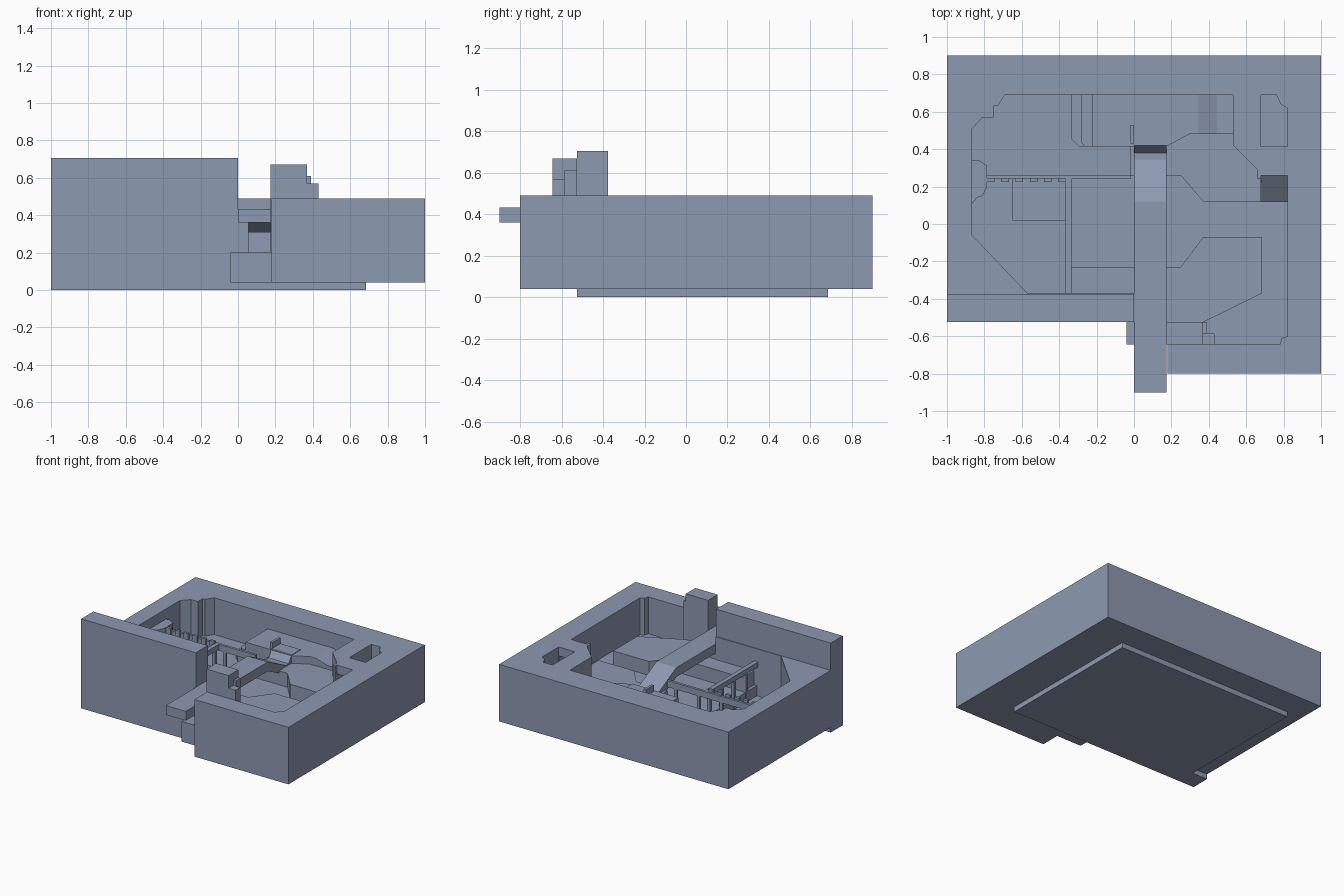
import bpy, bmesh

if "Cube" in bpy.data.objects:
    bpy.data.objects.remove(bpy.data.objects["Cube"])

grey = bpy.data.materials.new("slate grey")
grey.diffuse_color = (0.27, 0.32, 0.44, 1)
grey.use_nodes = True
grey.node_tree.nodes["Principled BSDF"].inputs["Base Color"].default_value = grey.diffuse_color


def prism(name, pts, lo, hi, axis="z"):
    """Extrude a 2D outline along z (xy outline) or along x (yz outline)."""
    place = (lambda p, h: (p[0], p[1], h)) if axis == "z" else (lambda p, h: (h, p[0], p[1]))
    bm = bmesh.new()
    base = bm.faces.new([bm.verts.new(place(p, lo)) for p in pts])
    new = bmesh.ops.extrude_face_region(bm, geom=[base])["geom"]
    d = (0, 0, hi - lo) if axis == "z" else (hi - lo, 0, 0)
    bmesh.ops.translate(bm, vec=d, verts=[v for v in new if isinstance(v, bmesh.types.BMVert)])
    bmesh.ops.recalc_face_normals(bm, faces=bm.faces)
    me = bpy.data.meshes.new(name)
    bm.to_mesh(me)
    bm.free()
    me.materials.append(grey)
    ob = bpy.data.objects.new(name, me)
    bpy.context.collection.objects.link(ob)
    return ob


def box(name, x0, x1, y0, y1, z0, z1):
    return prism(name, [(x0, y0), (x1, y0), (x1, y1), (x0, y1)], z0, z1)


def cut(target, cutter):
    m = target.modifiers.new("cut", "BOOLEAN")
    m.operation, m.solver, m.object = "DIFFERENCE", "EXACT", cutter
    bpy.context.view_layer.objects.active = target
    bpy.ops.object.modifier_apply(modifier=m.name)
    bpy.data.objects.remove(cutter)


# Outer block with the sunken arena cut into it
block = prism("main_block", [(-1, -.525), (.18, -.525), (.18, -.8), (1, -.8), (1, .9), (-1, .9)], .04, .49)
pit = [(-.865, -.06), (-.57, -.37), (0, -.37), (0, -.56), (.17, -.56), (.17, -.56), (.2, -.56),
       (.2, -.645), (.78, -.645), (.79, -.61), (.82, -.6), (.82, .26), (.68, .26), (.68, .24),
       (.66, .24), (.66, .29), (.53, .42), (.53, .69), (-.69, .69), (-.73, .63), (-.75, .63),
       (-.75, .57), (-.81, .57), (-.865, .51)]
pit = [p for i, p in enumerate(pit) if p != pit[i - 1]]
cut(block, prism("pit_cutter", pit, .2, .6))
# Lower yard on the left
cut(block, prism("yard_cutter", [(-.865, -.06), (-.57, -.37), (-.36, -.37), (-.36, .24), (-.865, .24)], .12, .3))
# Corner shaft and its tunnel
cut(block, prism("shaft_cutter", [(.68, .415), (.82, .415), (.82, .62), (.785, .64), (.76, .69), (.68, .69)], .31, .6))
cut(block, box("tunnel_cutter", .681, .819, .25, .45, .311, .42))

# Base plate and tall front wall
box("base_plate", -.865, .685, -.525, .685, 0, .05)
box("front_wall", -1, 0, -.525, -.375, 0, .705)
box("gate_jamb", 0, .055, -.525, -.375, .04, .36)
box("gate_step", -.04, .18, -.645, -.525, .04, .2)

# Stepped tower beside the gate
box("tower", .175, .37, -.645, -.525, .04, .67)
box("tower_step_upper", .37, .39, -.585, -.525, .15, .61)
box("tower_step_lower", .37, .43, -.645, -.585, .15, .57)

# Raised floors
prism("front_plateau", [(-.335, -.375), (.055, -.375), (.055, -.5), (.18, -.525), (.37, -.525),
                        (.685, -.37), (.685, -.07), (.37, -.07), (.25, -.23), (-.335, -.23)], .15, .31)
prism("back_plateau", [(-.02, .26), (.25, .26), (.37, .12), (.68, .12), (.68, .27), (.66, .29),
                       (.53, .42), (.53, .48), (-.02, .48)], .15, .31)
prism("back_platform", [(-.225, .415), (.175, .415), (.295, .48), (.345, .48), (.345, .69), (-.225, .69)], .15, .37)
box("platform_end", .445, .53, .48, .69, .15, .34)
for i, z in enumerate((.26, .31)):
    prism("platform_stair", [(-.335 + i * .055, .455 - i * .02), (-.295 + i * .03, .415), (-.225, .415),
                             (-.225, .69), (-.335 + i * .055, .69)], .15, z)
bm_ramp = prism("platform_ramp", [(.48, .15), (.69, .15), (.69, .37), (.48, .37)], .345, .445, "x")
for v in bm_ramp.data.vertices:
    if v.co.x > .4 and v.co.z > .3:
        v.co.z = .34
prism("tunnel_ramp", [(.12, .15), (.12, .2), (.26, .31), (.26, .15)], .68, .82, "x")

# Long bridge running in through the gate, dipping and rising again
prism("bridge", [(-.9, .36), (-.9, .433), (.12, .433), (.345, .32), (.38, .32), (.42, .375),
                 (.53, .375), (.53, .25), (.345, .25), (.12, .36)], 0, .175, "x")
box("bridge_post", -.02, 0, .43, .53, .2, .42)

# Left ledge and raised walkways on posts
prism("side_ledge", [(-.865, .11), (-.84, .14), (-.81, .15), (-.785, .2), (-.785, .31), (-.83, .34), (-.865, .34)], .12, .41)
box("cross_walkway", -.785, -.015, .24, .26, .34, .39)
box("side_walkway", -.37, -.335, -.375, .24, .35, .39)
for i in range(6):
    x = -.785 + i * .076
    box("rail_tooth", x, x + .04, .225, .245, .36, .41)
for y in (-.25, -.1, .05, .2):
    box("side_walkway_post", -.365, -.34, y, y + .025, .12, .36)
for x in (-.7, -.5, -.3, -.1):
    box("cross_walkway_post", x, x + .025, .242, .258, .12, .36)
box("yard_step", -.65, -.36, .02, .24, .1, .15)
